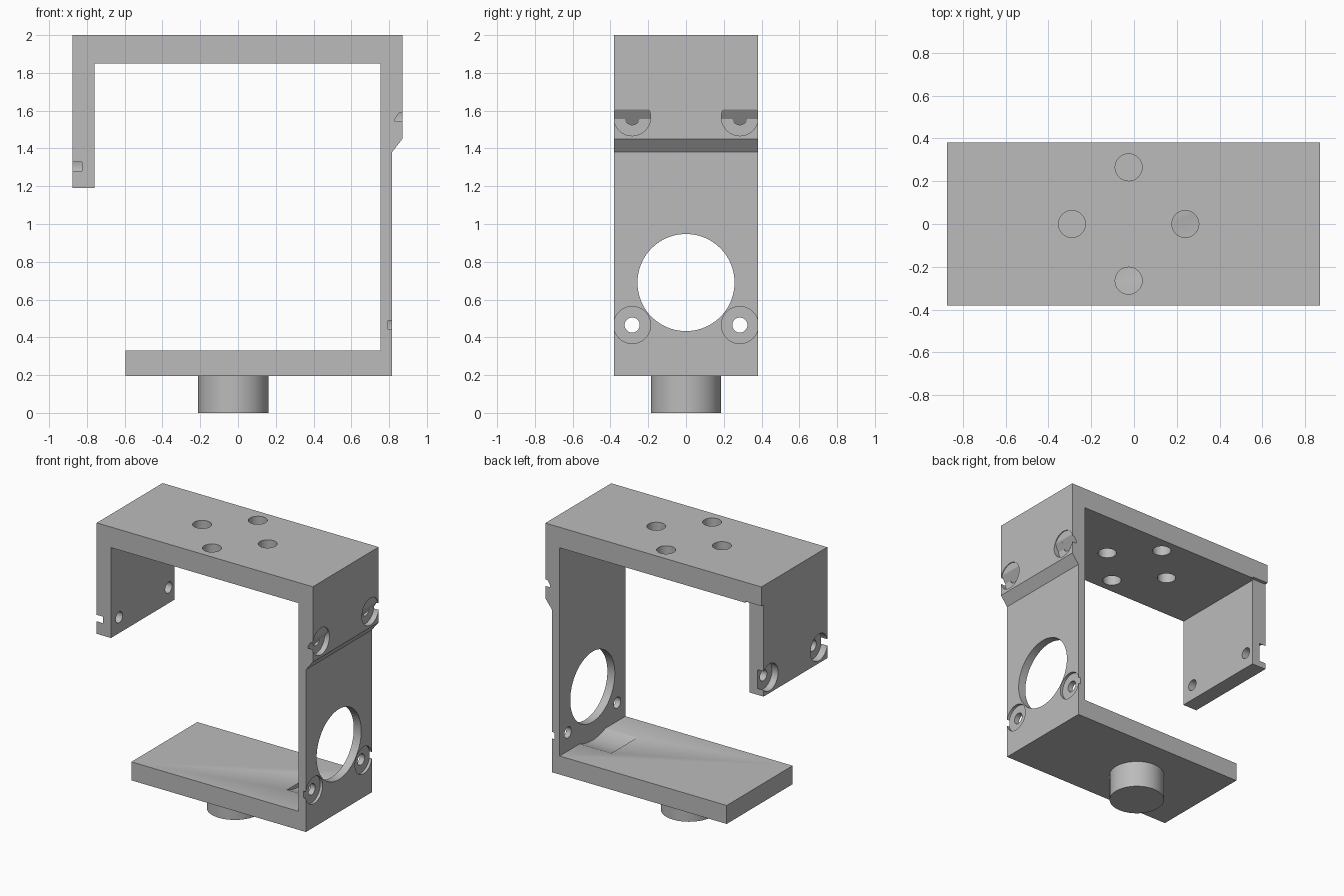
import bpy, bmesh, math
from mathutils import Matrix

if "Cube" in bpy.data.objects:
    bpy.data.objects.remove(bpy.data.objects["Cube"], do_unlink=True)

grey = bpy.data.materials.new("plain grey")
grey.use_nodes = True
grey.diffuse_color = (0.5, 0.5, 0.5, 1)
grey.node_tree.nodes["Principled BSDF"].inputs["Base Color"].default_value = (0.5, 0.5, 0.5, 1)


def finish(name, bm):
    bmesh.ops.recalc_face_normals(bm, faces=bm.faces)
    mesh = bpy.data.meshes.new(name)
    bm.to_mesh(mesh)
    bm.free()
    mesh.materials.append(grey)
    ob = bpy.data.objects.new(name, mesh)
    bpy.context.collection.objects.link(ob)
    return ob


def prism(name, outline, y0, y1):
    """Extrude an x-z outline along y."""
    bm = bmesh.new()
    face = bm.faces.new([bm.verts.new((x, y0, z)) for x, z in outline])
    out = bmesh.ops.extrude_face_region(bm, geom=[face])
    verts = [v for v in out["geom"] if isinstance(v, bmesh.types.BMVert)]
    bmesh.ops.translate(bm, verts=verts, vec=(0, y1 - y0, 0))
    return finish(name, bm)


def cylinder(name, axis, a, b, u, v, r, sides=48):
    """Cylinder from a to b: along x at (y, z), or along z at (x, y)."""
    mid = (a + b) / 2
    if axis == "X":
        m = Matrix.Translation((mid, u, v)) @ Matrix.Rotation(math.pi / 2, 4, "Y")
    else:
        m = Matrix.Translation((u, v, mid))
    bm = bmesh.new()
    bmesh.ops.create_cone(bm, cap_ends=True, segments=sides, radius1=r,
                          radius2=r, depth=b - a, matrix=m)
    return finish(name, bm)


def boolean(ob, cutter, operation="DIFFERENCE"):
    cutter.hide_render = True
    mod = ob.modifiers.new("cut", "BOOLEAN")
    mod.operation, mod.solver, mod.object = operation, "EXACT", cutter
    bpy.context.view_layer.objects.active = ob
    bpy.ops.object.modifier_apply(modifier=mod.name)
    bpy.data.objects.remove(cutter, do_unlink=True)


def smooth(ob):
    bpy.ops.object.select_all(action="DESELECT")
    ob.select_set(True)
    bpy.context.view_layer.objects.active = ob
    bpy.ops.object.shade_smooth_by_angle(angle=math.radians(30))


# Bracket body: top plate, short arm, tall arm with a step, base plate
HALF = 0.38
bracket = prism("bracket", [
    (-0.875, 2), (0.87, 2), (0.87, 1.45), (0.815, 1.38), (0.815, 0.195),
    (-0.595, 0.195), (-0.595, 0.33), (0.755, 0.33), (0.755, 1.85),
    (-0.76, 1.85), (-0.76, 1.19), (-0.875, 1.19)], -HALF, HALF)

# Short arm is slightly narrower at the back
boolean(bracket, prism("arm_trim", [(-1, 1.86), (-0.745, 1.86), (-0.745, 1.1), (-1, 1.1)],
                       HALF - 0.025, HALF + 0.1))

# Four mounting holes in the top plate
for x, y in ((-0.29, 0), (0.24, 0), (-0.025, 0.265), (-0.025, -0.265)):
    boolean(bracket, cylinder("top_hole", "Z", 1.7, 2.1, x, y, 0.063))

# Large round opening and shallow clearance scoop in the base
boolean(bracket, cylinder("opening", "X", 0.7, 0.9, 0, 0.69, 0.257, 96))
boolean(bracket, cylinder("scoop", "X", 0.5, 0.755, 0, 0.69, 0.39, 128))

for y in (-0.285, 0.285):
    # Lower screw seats in the tall arm
    boolean(bracket, cylinder("seat", "X", 0.795, 0.9, y, 0.465, 0.098))
    boolean(bracket, cylinder("screw_hole", "X", 0.7, 0.9, y, 0.465, 0.04, 32))
    # Screw seats in the short arm
    boolean(bracket, cylinder("seat", "X", -1, -0.825, y, 1.305, 0.098))
    boolean(bracket, cylinder("screw_hole", "X", -1, -0.7, y, 1.305, 0.04, 32))
    # Upper screw seats with a sloping floor
    for r, low in ((0.098, 0.831), (0.04, 0.78)):
        seat = cylinder("upper_seat", "X", low, 0.95, y, 1.565, r)
        z_low = 1.555 - (0.831 - low) * 1.5
        limit = prism("slope_limit", [(0.7, 1.4), (1, 1.4), (1, 1.7), (0.864, 1.7),
                                      (0.864, 1.605), (low, z_low), (0.7, z_low)],
                      y - 0.2, y + 0.2)
        boolean(seat, limit, "INTERSECT")
        boolean(bracket, seat)
smooth(bracket)

# Round stud under the base
stud = cylinder("stud", "Z", 0, 0.2, -0.025, 0, 0.186, 64)
smooth(stud)
